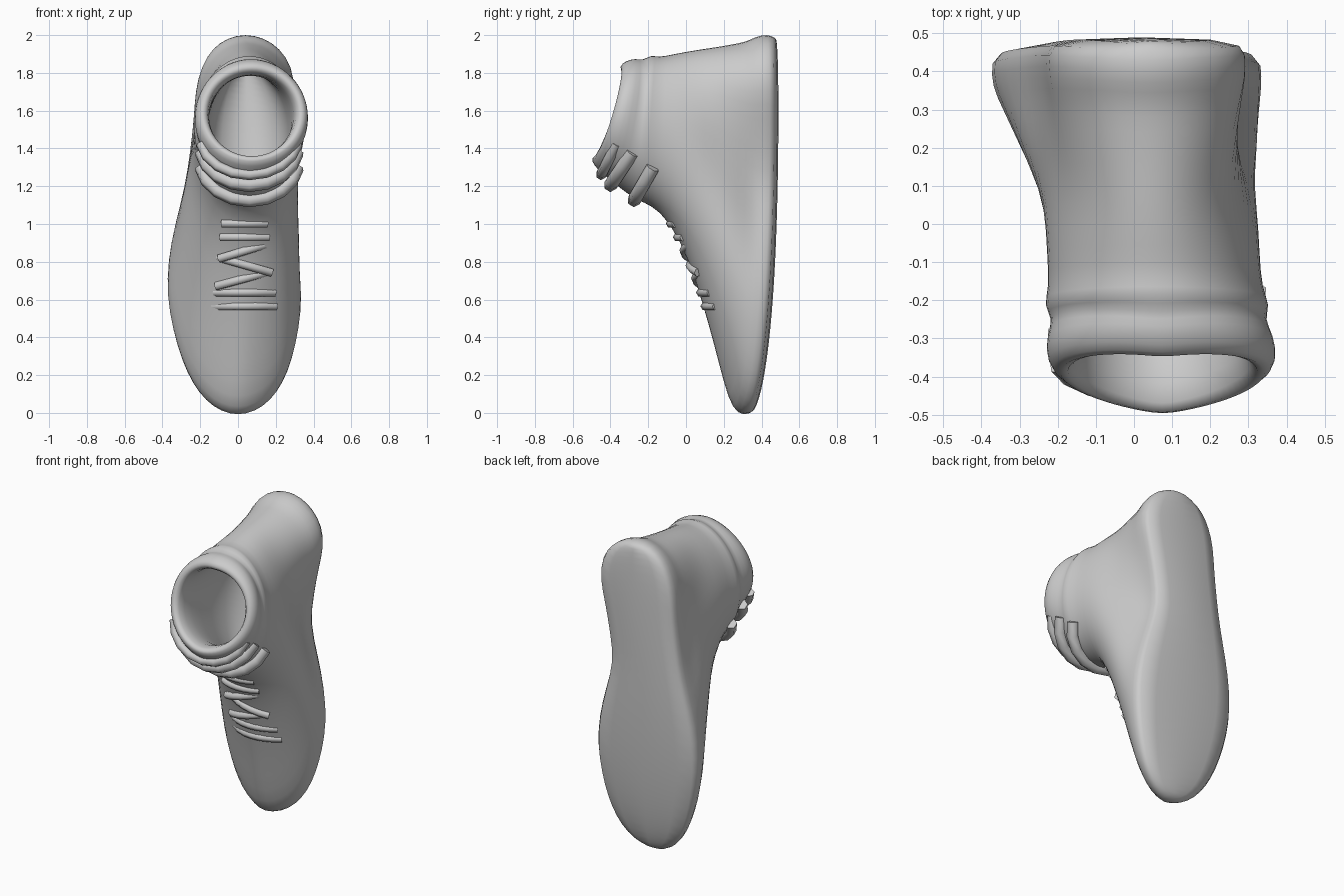
import bpy, bmesh, math

if "Cube" in bpy.data.objects:
    bpy.data.objects.remove(bpy.data.objects["Cube"])

SEG = 32
# sole plan: fraction toe->heel, left and right width factors
PLAN = [(0, .46, .46), (.17, .43, .39), (.35, .42, .345), (.6, .31, .18),
        (.75, .3, .24), (.9, .4, .44), (1, .5, .51)]


def plan(s, side):
    for a, b in zip(PLAN, PLAN[1:]):
        if s <= b[0]:
            return a[side] + (s - a[0]) / (b[0] - a[0]) * (b[side] - a[side])
    return PLAN[-1][side]


def ring(toe, heel, width, lining=False):
    """Tilted ring from instep point to heel point: sole-shaped low down, oval higher up."""
    (ty, tz), (hy, hz) = toe, heel
    blend = 1 if lining else min(1, max(0, tz / .8))
    cx = .045 + .06 * max(0, -ty)
    pts = []
    for k in range(SEG):
        u = 2 * math.pi * k / SEG
        s, sn = (1 - math.cos(u)) / 2, math.sin(u)
        bow = .035 if ty < -.3 else .08 * (1 - blend) * (1.3 - .8 * s)
        sole_x = .04 * s + sn * plan(s, 2 if sn > 0 else 1) * (1 if hy < .45 else .95)
        x = sole_x * (1 - blend) + (cx + width * sn) * blend
        pts.append((x, ty + (hy - ty) * s + bow * abs(sn), tz + (hz - tz) * s))
    return pts


# sole, toe box, instep, ankle folds, collar
OUTER = [((.345, 0), (.475, 1.99), .27), ((.3, -.022), (.43, 2.012), .27),
         ((.24, .01), (.365, 1.998), .27), ((.195, .15), (.32, 1.97), .27),
         ((.14, .38), (.24, 1.955), .285), ((.09, .56), (.16, 1.94), .28),
         ((.02, .8), (.06, 1.925), .28), ((-.09, 1.02), (-.06, 1.903), .28),
         ((-.19, 1.1), (-.15, 1.882), .28), ((-.25, 1.12), (-.18, 1.9), .3),
         ((-.33, 1.17), (-.235, 1.865), .277), ((-.4, 1.23), (-.265, 1.88), .3),
         ((-.46, 1.275), (-.322, 1.865), .305), ((-.51, 1.335), (-.357, 1.835), .27)]
LINING = [((-.49, 1.365), (-.34, 1.797), .228), ((-.36, 1.35), (-.24, 1.78), .22),
          ((-.1, 1.16), (0, 1.8), .22), ((.16, .9), (.3, 1.86), .19)]

# shoe body: loft of the rings, sole and insole closed by strips across
bm = bmesh.new()
rings = [ring(*r) for r in OUTER] + [ring(*r, lining=True) for r in LINING]
loops = [[bm.verts.new(p) for p in r] for r in rings]
for a, b in zip(loops, loops[1:]):
    for k in range(SEG):
        n = (k + 1) % SEG
        bm.faces.new((a[k], a[n], b[n], b[k]))
half = SEG // 2
for lp in (loops[0], loops[-1]):
    bm.faces.new((lp[0], lp[1], lp[-1]))
    bm.faces.new((lp[half], lp[half - 1], lp[half + 1]))
    for k in range(1, half - 1):
        bm.faces.new((lp[k], lp[k + 1], lp[SEG - k - 1], lp[SEG - k]))
bmesh.ops.recalc_face_normals(bm, faces=bm.faces)
me = bpy.data.meshes.new("shoe_body")
bm.to_mesh(me)
bm.free()
me.shade_smooth()
body = bpy.data.objects.new("shoe_body", me)
bpy.context.collection.objects.link(body)
sub = body.modifiers.new("smooth", 'SUBSURF')
sub.levels = sub.render_levels = 1


def tube(name, pts, radius):
    cu = bpy.data.curves.new(name, 'CURVE')
    cu.dimensions = '3D'
    cu.bevel_depth, cu.bevel_resolution, cu.use_fill_caps = radius, 1, True
    sp = cu.splines.new('POLY')
    sp.points.add(len(pts) - 1)
    for p, c in zip(sp.points, pts):
        p.co = (*c, 1)
    ob = bpy.data.objects.new(name, cu)
    bpy.context.collection.objects.link(ob)


# lace bars bent over the instep, slanted in the middle rows
for i in range(7):
    z = .565 + .073 * i
    y = .1 - .3 * (z - .565) - .27 * (z - .565) ** 2
    w = .165 - .008 * i
    slant = 0 if i in (0, 1, 5, 6) else .04 * (-1) ** i
    pts = [(.035 + w * t, y + 2.2 * (w * t) ** 2, z + slant * t)
           for t in (j / 3 - 1 for j in range(7))]
    tube(f"lace_{i}", pts, .024)


def strap(name, y, z, back, rise, radius):
    """Lace strap wrapped round the throat, ends running back into the ankle."""
    pts = []
    for j in range(9):
        a = math.radians(-80 + 20 * j)
        d = 1 - math.cos(a)
        pts.append((.06 + .26 * math.sin(a), y + back * d, z + rise * d))
    tube(name, pts, radius)


strap("lower_strap", -.275, 1.125, .12, .21, .036)
strap("upper_strap", -.4, 1.205, .14, .21, .036)
strap("collar_strap", -.45, 1.26, .1, .2, .028)
